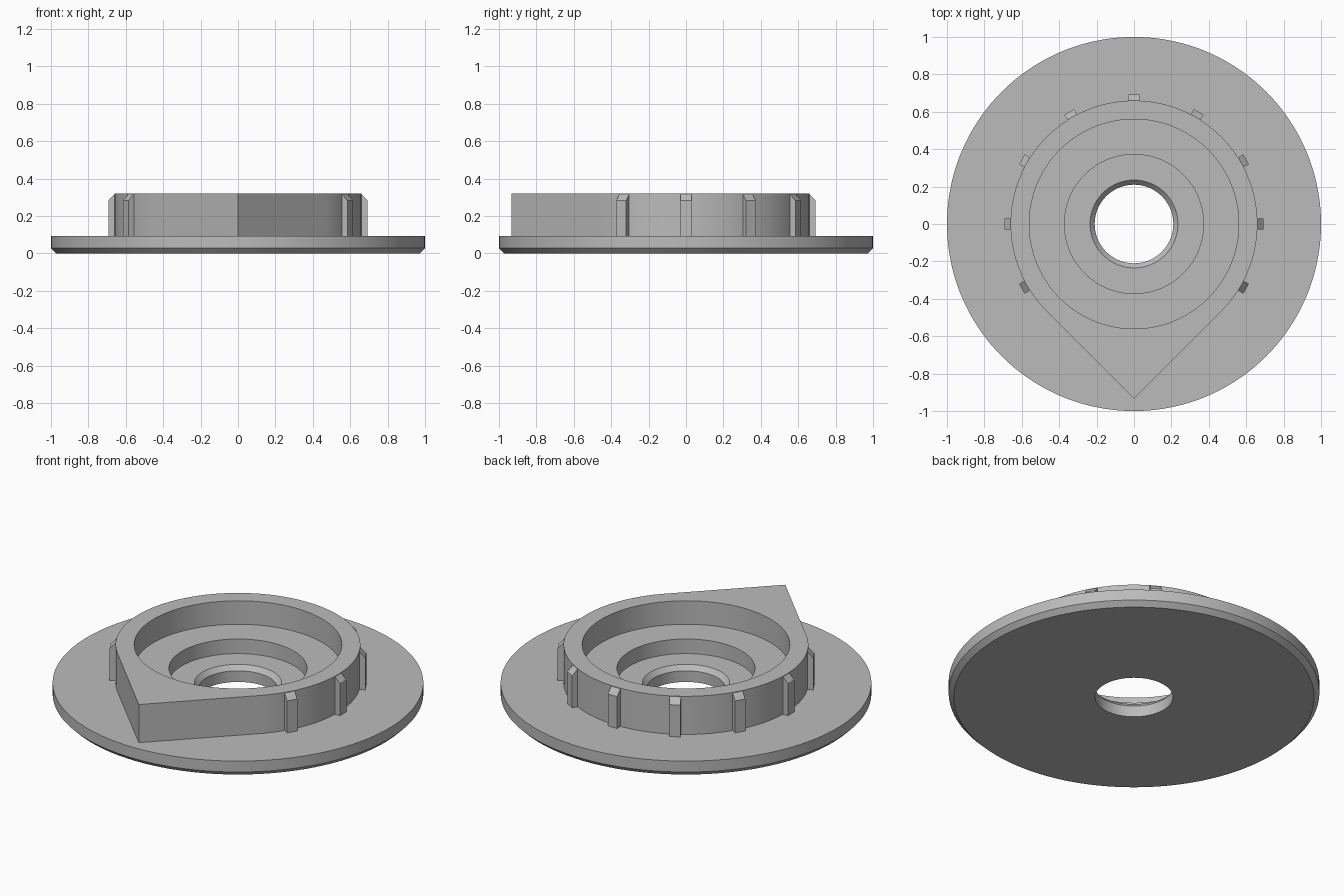
import bpy, bmesh, math
from mathutils import Matrix

cube = bpy.data.objects.get("Cube")
if cube:
    bpy.data.objects.remove(cube, do_unlink=True)

SEGMENTS = 144
RING_R = 0.66
PLATE_TOP = 0.093
RING_TOP = 0.32

grey = bpy.data.materials.new("plain grey")
grey.use_nodes = True
colour = (0.5, 0.5, 0.5, 1)
grey.diffuse_color = colour
grey.node_tree.nodes["Principled BSDF"].inputs["Base Color"].default_value = colour


def finish(name, bm):
    bmesh.ops.recalc_face_normals(bm, faces=bm.faces)
    mesh = bpy.data.meshes.new(name)
    bm.to_mesh(mesh)
    bm.free()
    mesh.materials.append(grey)
    obj = bpy.data.objects.new(name, mesh)
    bpy.context.collection.objects.link(obj)
    bpy.ops.object.select_all(action='DESELECT')
    obj.select_set(True)
    bpy.context.view_layer.objects.active = obj
    bpy.ops.object.shade_smooth_by_angle(angle=math.radians(25))
    return obj


def teardrop(a):
    """Round outline drawn out to a right-angled point at the front."""
    d = abs((a + math.pi / 2 + math.pi) % math.tau - math.pi)
    return RING_R / math.cos(max(0, math.pi / 4 - d))


def sweep(name, profile):
    """Closed profile of (radius or radius function, z) turned about z."""
    bm = bmesh.new()
    rows = []
    for i in range(SEGMENTS):
        a = math.tau * i / SEGMENTS
        row = []
        for r, z in profile:
            r = r(a) if callable(r) else r
            row.append(bm.verts.new((r * math.cos(a), r * math.sin(a), z)))
        rows.append(row)
    n = len(profile)
    for i in range(SEGMENTS):
        p, q = rows[i], rows[(i + 1) % SEGMENTS]
        for j in range(n):
            k = (j + 1) % n
            bm.faces.new((p[j], q[j], q[k], p[k]))
    return finish(name, bm)


# Round plate with chamfered lower rim and countersunk bore
sweep("base_plate", [(0.21, 0), (0.972, 0), (1, 0.028), (1, PLATE_TOP),
                     (0.235, PLATE_TOP), (0.21, 0.066)])

# Pointed collar with a stepped recess, seated slightly into the plate
sweep("pointed_collar", [(teardrop, 0.06), (teardrop, RING_TOP), (0.56, RING_TOP),
                         (0.56, 0.18), (0.372, 0.18), (0.372, 0.06)])

# Grip ribs with sloped tops, every 30 degrees around the rounded side
for n in range(9):
    bm = bmesh.new()
    section = [(0.64, 0.07), (0.692, 0.07), (0.692, 0.283), (RING_R, 0.317), (0.64, 0.317)]
    sides = [[bm.verts.new((x, y, z)) for x, z in section] for y in (-0.03, 0.03)]
    bm.faces.new(sides[0])
    bm.faces.new(sides[1])
    for j in range(len(section)):
        k = (j + 1) % len(section)
        bm.faces.new((sides[0][j], sides[0][k], sides[1][k], sides[1][j]))
    bm.transform(Matrix.Rotation(math.radians(30 * n - 30), 4, 'Z'))
    finish(f"grip_rib_{n + 1}", bm)
